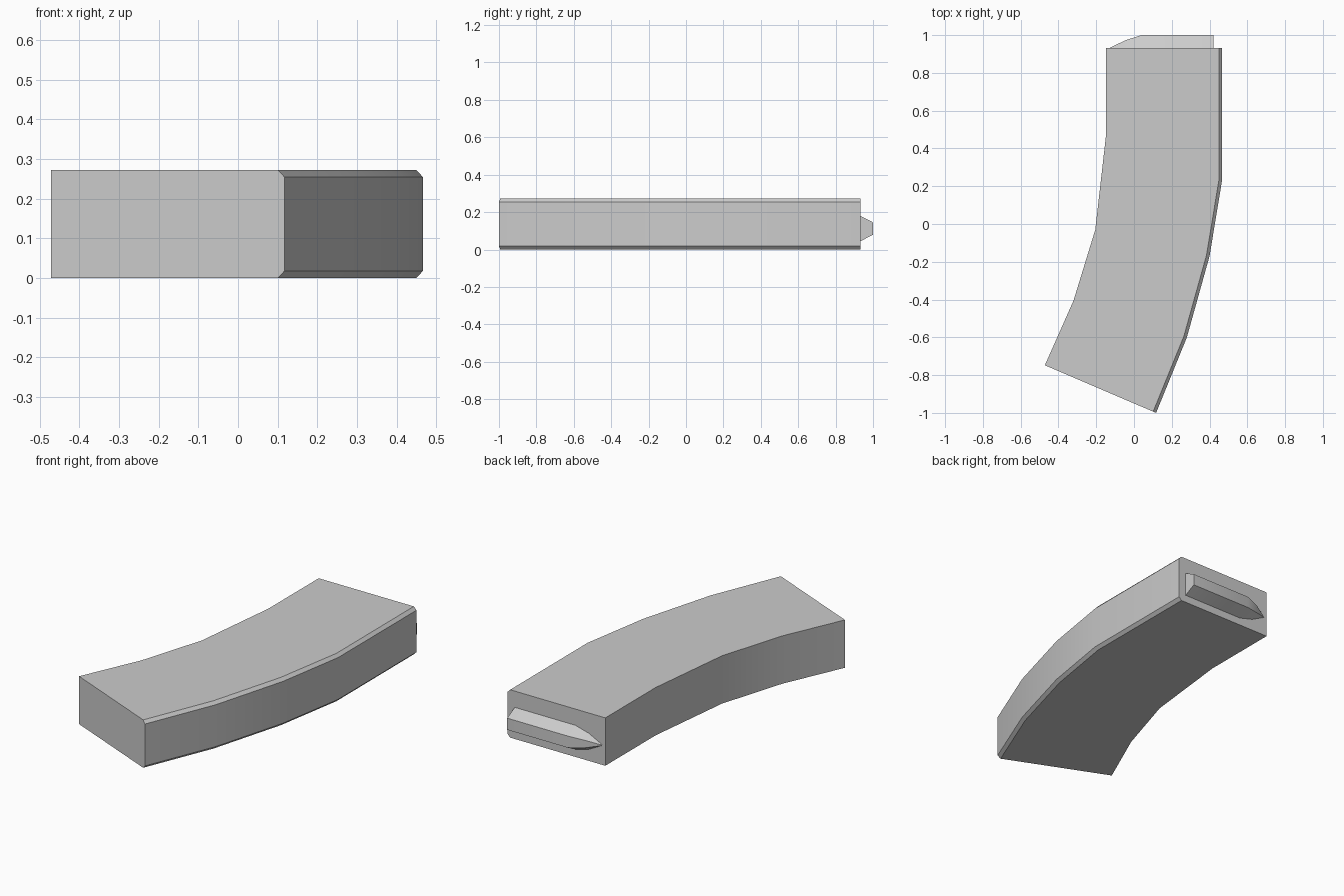
import bpy, bmesh, math
from mathutils import Vector

cube = bpy.data.objects.get("Cube")
if cube:
    bpy.data.objects.remove(cube, do_unlink=True)

grey = bpy.data.materials.new("neutral_grey")
grey.use_nodes = True
colour = (0.6, 0.6, 0.6, 1)
grey.diffuse_color = colour
grey.node_tree.nodes["Principled BSDF"].inputs["Base Color"].default_value = colour


def loft(name, sections):
    """Skin equal-sized rings of points and cap both ends."""
    bm = bmesh.new()
    rings = [[bm.verts.new(p) for p in ring] for ring in sections]
    for a, b in zip(rings, rings[1:]):
        for i in range(len(a)):
            j = (i + 1) % len(a)
            bm.faces.new((a[i], a[j], b[j], b[i]))
    bm.faces.new(rings[0])
    bm.faces.new(rings[-1])
    bmesh.ops.remove_doubles(bm, verts=bm.verts, dist=0.0005)
    bmesh.ops.recalc_face_normals(bm, faces=bm.faces)
    mesh = bpy.data.meshes.new(name)
    bm.to_mesh(mesh)
    bm.free()
    mesh.materials.append(grey)
    obj = bpy.data.objects.new(name, mesh)
    bpy.context.collection.objects.link(obj)
    bpy.ops.object.select_all(action='DESELECT')
    obj.select_set(True)
    bpy.context.view_layer.objects.active = obj
    bpy.ops.object.shade_smooth_by_angle(angle=math.radians(30))
    return obj


# Curved casing: inner and outer edge stations, outer edge chamfered
inner = [(-0.147, 0.932), (-0.147, 0.48), (-0.205, -0.03), (-0.32, -0.405), (-0.472, -0.748)]
outer = [(0.466, 0.932), (0.466, 0.23), (0.4, -0.17), (0.28, -0.6), (0.117, -1.0)]
bottom, top, chamfer = 0.001, 0.272, 0.017
rings = []
for a, b in zip(inner, outer):
    a, b = Vector((*a, 0)), Vector((*b, 0))
    c = b - (b - a).normalized() * chamfer
    up = Vector((0, 0, 1))
    rings.append([a + up * bottom, c + up * bottom, b + up * (bottom + chamfer),
                  b + up * (top - chamfer), c + up * top, a + up * top])
loft("curved_casing", rings)

# Exposed round: tapered bar narrowing to a point along the mouth
mouth, mid_z = 0.932, 0.112
stations = [(0.42, 1.0, 1.0), (0.04, 1.0, 1.0), (-0.045, 0.6, 0.66), (-0.13, 0.0, 0.02)]
rings = []
for x, rise, width in stations:
    y = mouth + 0.068 * rise
    wide, narrow = 0.068 * width, 0.033 * width
    rings.append([(x, mouth, mid_z - wide), (x, y, mid_z - narrow),
                  (x, y, mid_z + narrow), (x, mouth, mid_z + wide)])
loft("top_round", rings)
